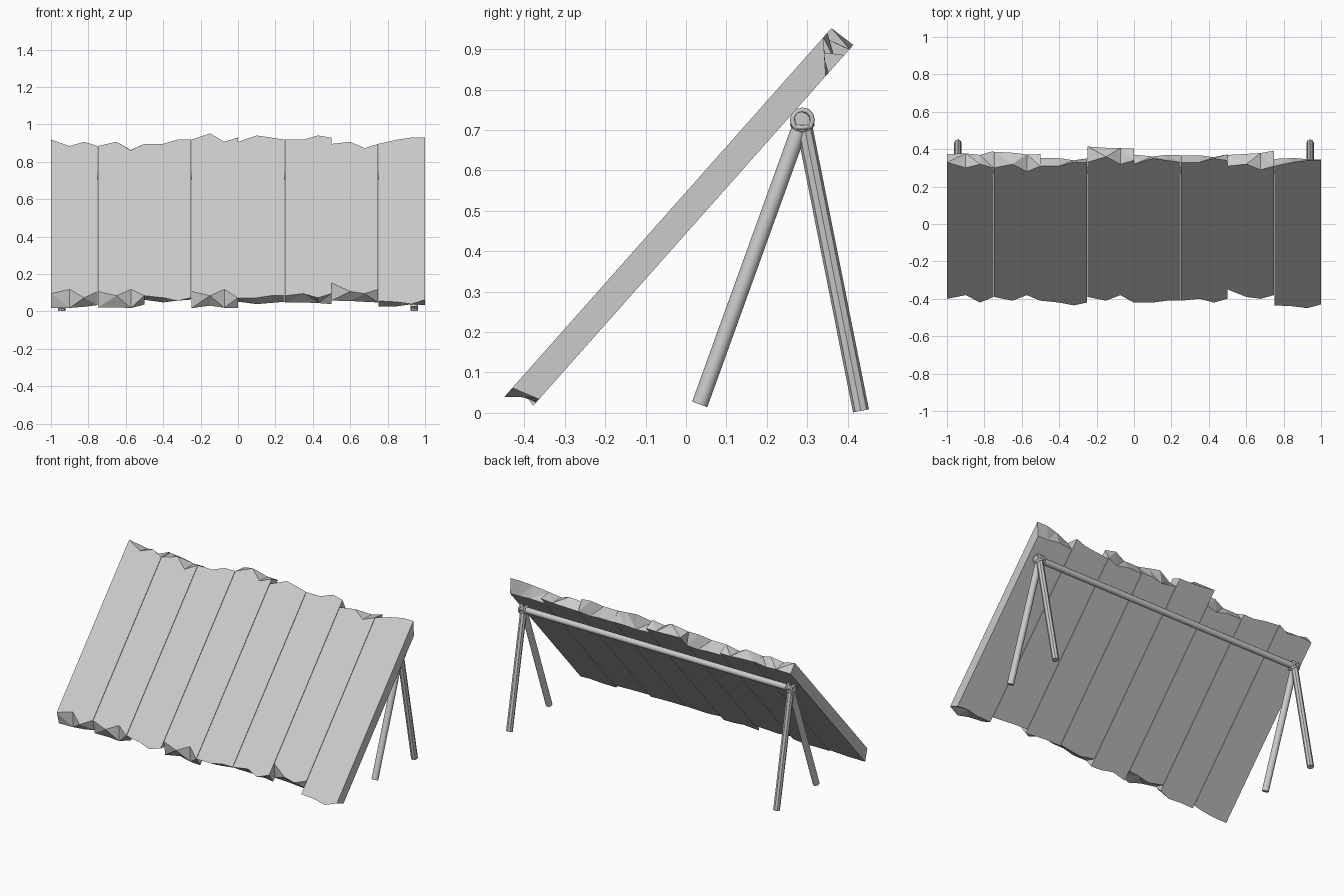
import bpy, bmesh, math, random
from mathutils import Vector, Matrix

if "Cube" in bpy.data.objects:
    bpy.data.objects.remove(bpy.data.objects["Cube"])

random.seed(4)
SLOPE = 1.127                      # rise of the leaning panel per unit of y
PLANK_W = 0.25
COLS = (0.0, 0.40, 0.71, 1.0)      # break points across each plank end

# jagged plank ends on the front face: y in hundredths at the four break points
UPPER = [(33, 30, 32, 30), (30, 32, 28, 31), (31, 31, 33, 33), (33, 36, 32, 34),
         (32, 35, 34, 33), (33, 33, 35, 34), (31, 32, 29, 31), (31, 33, 34, 34)]
LOWER = [(-40, -38, -42, -39), (-39, -41, -38, -41), (-41, -42, -43.5, -42), (-39, -41, -38, -42),
         (-42, -42, -41, -41), (-41, -40, -42, -40), (-35, -39, -40, -38), (-43.5, -44, -45, -43)]
# average y of the back face ends
UPPER_BACK = [38, 38, 34.5, 40.5, 36, 36.5, 38, 35]
LOWER_BACK = [-37, -37, -34.5, -37, -35.5, -35, -34.5, -36.5]


def front_pt(x, y):
    return (x, y, 0.037 + (y + 0.452) * SLOPE)


def back_pt(x, y):
    return (x, y, 0.010 + (y + 0.385) * SLOPE)


def make_object(name, bm):
    bmesh.ops.recalc_face_normals(bm, faces=bm.faces)
    me = bpy.data.meshes.new(name)
    bm.to_mesh(me)
    bm.free()
    ob = bpy.data.objects.new(name, me)
    bpy.context.collection.objects.link(ob)
    return ob


# leaning planks with broken ends
for i in range(8):
    bm = bmesh.new()
    rings = []
    for j, c in enumerate(COLS):
        x = -1 + i * PLANK_W + 0.0012 + c * (PLANK_W - 0.0024)
        ub = UPPER_BACK[i] / 100 + random.uniform(-0.012, 0.012)
        lb = LOWER_BACK[i] / 100 + random.uniform(-0.010, 0.010)
        pts = (front_pt(x, LOWER[i][j] / 100), front_pt(x, UPPER[i][j] / 100),
               back_pt(x, ub), back_pt(x, max(lb, -0.385)))
        rings.append([bm.verts.new(p) for p in pts])
    for a, b in zip(rings, rings[1:]):
        for k in range(4):
            bm.faces.new((a[k], a[(k + 1) % 4], b[(k + 1) % 4], b[k]))
    bm.faces.new(rings[0])
    bm.faces.new(rings[-1])
    ends = [f for f in bm.faces if len(f.verts) == 4]
    bmesh.ops.triangulate(bm, faces=ends)
    make_object(f"plank_{i + 1}", bm)


def pole(name, p, q, r, sides, smooth=True):
    p, q = Vector(p), Vector(q)
    bm = bmesh.new()
    rot = (q - p).to_track_quat('Z', 'Y').to_matrix().to_4x4()
    bmesh.ops.create_cone(bm, cap_ends=True, segments=sides, radius1=r, radius2=r,
                          depth=(q - p).length,
                          matrix=Matrix.Translation((p + q) / 2) @ rot)
    for f in bm.faces:
        f.smooth = smooth and len(f.verts) == 4
    return make_object(name, bm)


# crossbar carrying the planks
BAR_Y, BAR_Z, END_X = 0.288, 0.725, 0.942
pole("crossbar", (-0.965, BAR_Y, BAR_Z), (0.965, BAR_Y, BAR_Z), 0.019, 10)

# splayed legs and rope lashings at both ends
for side, s in (("left", -1), ("right", 1)):
    x = s * END_X
    pole(f"front_leg_{side}", (x, 0.034, 0.021), (x, 0.292, 0.735), 0.020, 12)
    pole(f"rear_leg_{side}", (x, 0.433, 0.005), (x, 0.287, 0.738), 0.020, 8, False)
    for n, (tilt, turn, dx) in enumerate(((90, 0, -0.018), (90, 0, 0.018),
                                          (55, 25, 0), (125, -25, 0), (15, 0, 0))):
        drop = -0.012 if tilt == 15 else 0
        bpy.ops.mesh.primitive_torus_add(
            major_segments=12, minor_segments=6, major_radius=0.025, minor_radius=0.006,
            location=(x + dx, BAR_Y, BAR_Z + drop),
            rotation=(math.radians(turn), math.radians(tilt), 0))
        bpy.context.object.name = f"rope_lashing_{side}_{n + 1}"
        bpy.ops.object.shade_smooth()
